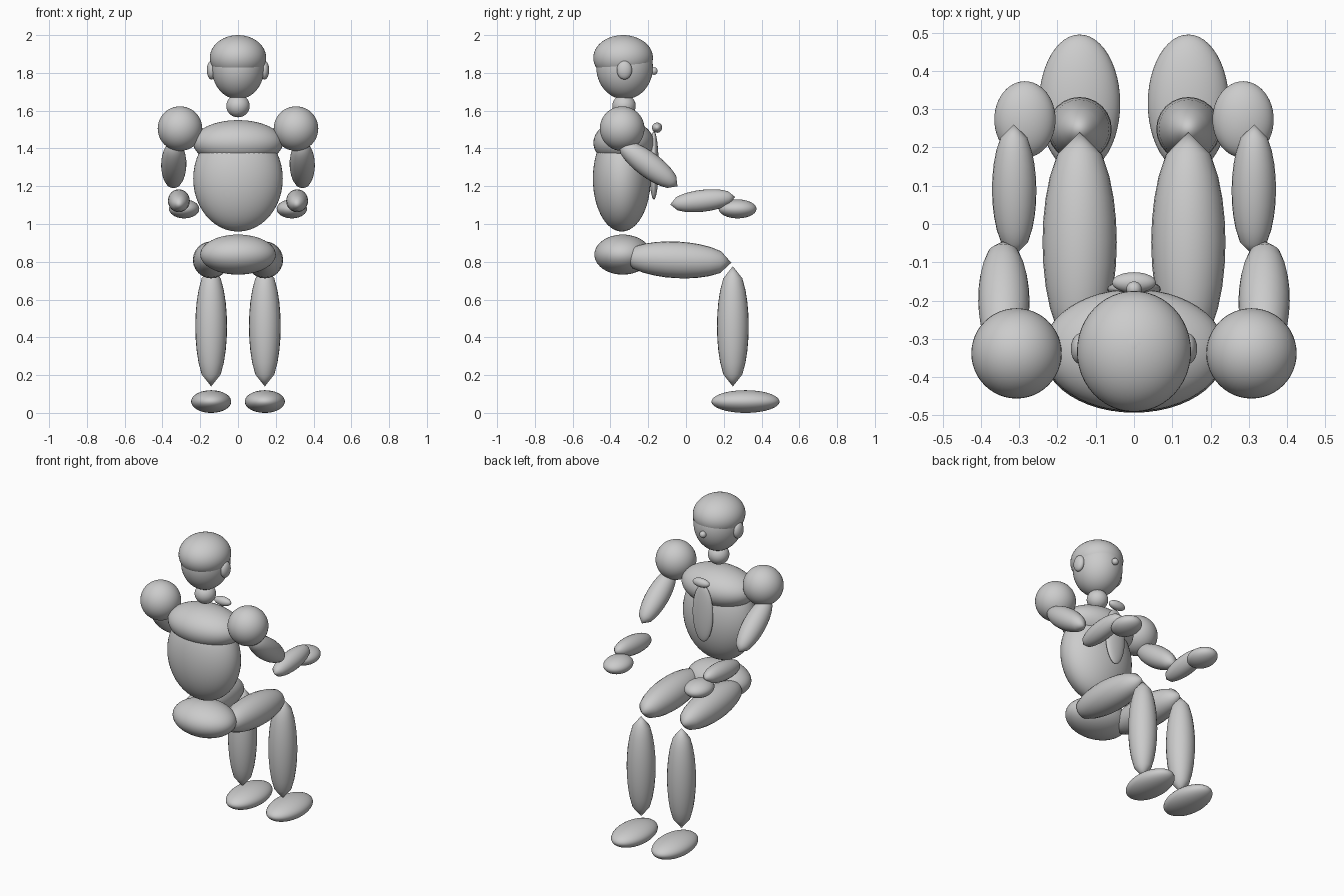
import bpy, math
from mathutils import Vector

if "Cube" in bpy.data.objects:
    bpy.data.objects.remove(bpy.data.objects["Cube"])


def ball(name, loc, radii):
    bpy.ops.mesh.primitive_uv_sphere_add(segments=48, ring_count=24, radius=1, location=loc)
    ob = bpy.context.object
    ob.name = name
    ob.scale = radii
    bpy.ops.object.shade_smooth()
    return ob


def limb(name, start, end, r, rings=10):
    # spindle with evenly spaced rings, which gives short conical tips
    a, b = Vector(start), Vector(end)
    bpy.ops.mesh.primitive_uv_sphere_add(segments=24, ring_count=rings, radius=1,
                                         location=(a + b) / 2)
    ob = bpy.context.object
    ob.name = name
    for v in ob.data.vertices:
        ang = math.atan2(v.co.y, v.co.x)
        z = 1 - 2 * math.acos(max(-1, min(1, v.co.z))) / math.pi
        rad = math.sqrt(max(0, 1 - z * z))
        v.co = (rad * math.cos(ang), rad * math.sin(ang), z)
    ob.scale = (r, r, (b - a).length / 2)
    ob.rotation_euler = (b - a).to_track_quat('Z', 'Y').to_euler()
    bpy.ops.object.shade_smooth()
    return ob


# head
ball("head", (0, -0.325, 1.83), (0.14, 0.15, 0.17))
ball("hair", (0, -0.333, 1.88), (0.149, 0.158, 0.12))
ball("nose", (0, -0.17, 1.81), (0.02, 0.02, 0.02))
ball("neck", (0, -0.328, 1.625), (0.062, 0.062, 0.06))

# trunk
ball("chest", (0, -0.33, 1.43), (0.238, 0.16, 0.12))
ball("torso", (0, -0.34, 1.24), (0.237, 0.153, 0.28))
ball("pelvis", (0, -0.335, 0.838), (0.2, 0.15, 0.106))

# neck tie
ball("tie", (0, -0.17, 1.31), (0.07, 0.025, 0.18))
ball("tie_knot", (0, -0.153, 1.51), (0.057, 0.027, 0.027))

# paired parts
for side, s in (("left", -1), ("right", 1)):
    ball(side + "_ear", (s * 0.14, -0.326, 1.815), (0.025, 0.04, 0.05))
    ball(side + "_shoulder", (s * 0.307, -0.338, 1.505), (0.118, 0.118, 0.118))
    limb(side + "_upper_arm", (s * 0.338, -0.355, 1.43), (s * 0.342, -0.045, 1.2), 0.067)
    limb(side + "_forearm", (s * 0.312, -0.083, 1.103), (s * 0.314, 0.26, 1.143), 0.058)
    ball(side + "_hand", (s * 0.285, 0.273, 1.08), (0.08, 0.1, 0.05))
    limb(side + "_thigh", (s * 0.142, -0.335, 0.825), (s * 0.142, 0.24, 0.795), 0.097)
    limb(side + "_shin", (s * 0.142, 0.248, 0.14), (s * 0.142, 0.248, 0.776), 0.084)
    ball(side + "_shoe", (s * 0.142, 0.315, 0.06), (0.106, 0.18, 0.06))
